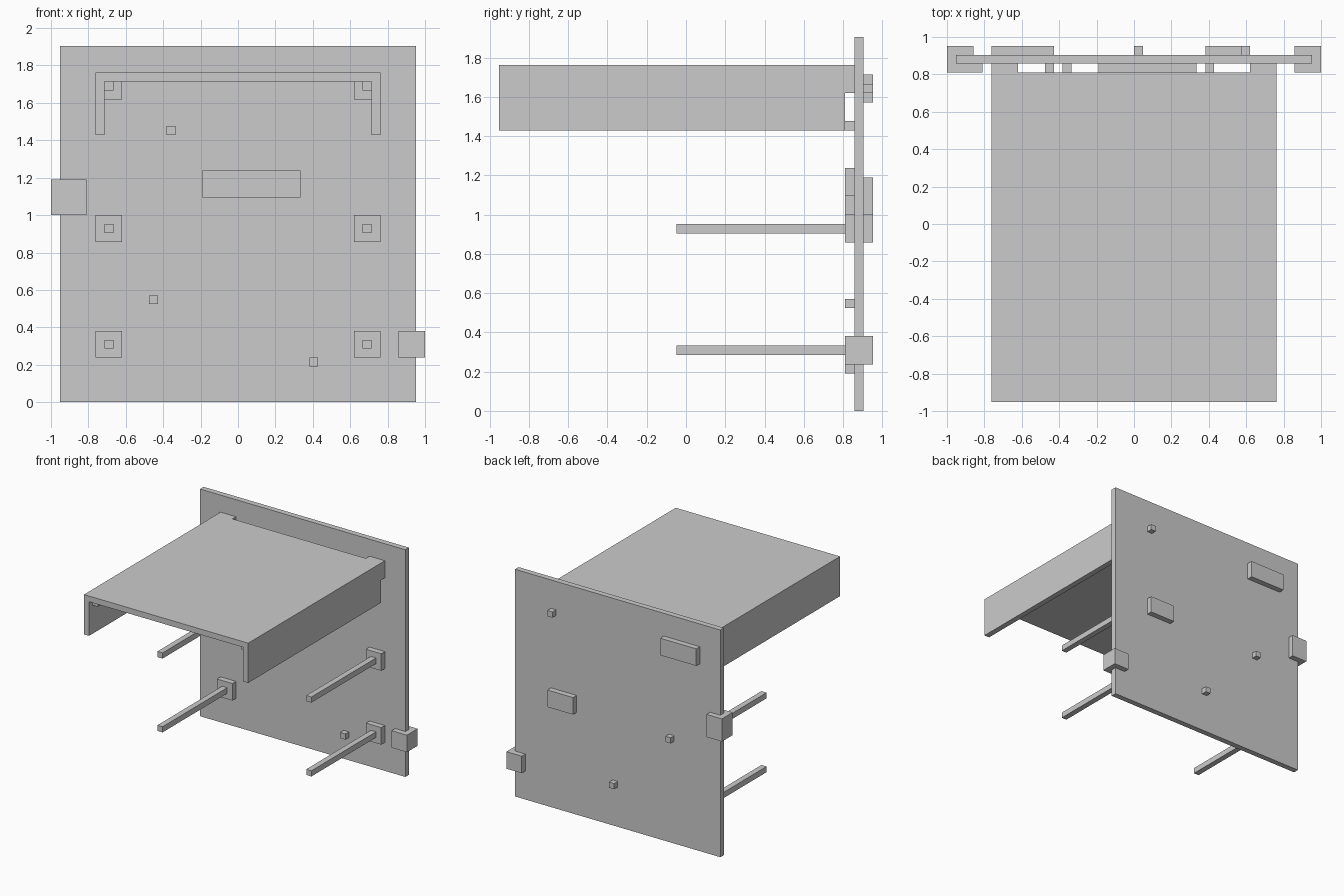
import bpy
from mathutils import Vector

if "Cube" in bpy.data.objects:
    bpy.data.objects.remove(bpy.data.objects["Cube"])

U = 1 / 21  # one grid step; all sizes below are in steps


def make_mesh(name, verts, faces):
    mesh = bpy.data.meshes.new(name)
    mesh.from_pydata([Vector(v) * U for v in verts], [], faces)
    obj = bpy.data.objects.new(name, mesh)
    bpy.context.collection.objects.link(obj)
    return obj


def prism(name, profile, axis, lo, hi):
    """Extrude a counter-clockwise profile: (x, z) along y, or (x, y) along z."""
    n = len(profile)
    if axis == 'Y':
        profile = profile[::-1]
        verts = [(a, d, b) for d in (lo, hi) for a, b in profile]
    else:
        verts = [(a, b, d) for d in (lo, hi) for a, b in profile]
    faces = [tuple(reversed(range(n))), tuple(range(n, 2 * n))]
    faces += [(i, (i + 1) % n, (i + 1) % n + n, i + n) for i in range(n)]
    return make_mesh(name, verts, faces)


def box(name, x, y, z):
    rect = [(x[0], y[0]), (x[1], y[0]), (x[1], y[1]), (x[0], y[1])]
    return prism(name, rect, 'Z', *z)


def mirrored(obj):
    obj.modifiers.new("mirror_x", 'MIRROR').use_axis[0] = True
    return obj


FRONT, BACK = (17, 18), (19, 20)  # raised details on each side of the panel

# Upright panel
box("back_panel", (-20, 20), (18, 19), (0, 40))

# Canopy: upside-down U channel reaching forward
prism("canopy", [(-16, 30), (-15, 30), (-15, 36), (15, 36),
                 (15, 30), (16, 30), (16, 37), (-16, 37)], 'Y', -20, 17)

# Mounting plates and square rods, left and right, at three heights
for level, z, tip in (("lower", 5, -1), ("middle", 18, -1), ("upper", 34, -19)):
    mirrored(box(level + "_mount_plate", (13, 16), FRONT, (z, z + 3)))
    mirrored(box(level + "_rod", (14, 15), (tip, 17), (z + 1, z + 2)))

# Clips wrapped round the panel edges
prism("right_edge_clip", [(18, 17), (21, 17), (21, 20), (18, 20),
                          (18, 19), (20, 19), (20, 18), (18, 18)], 'Z', 5, 8)
prism("left_edge_clip", [(-21, 17), (-17, 17), (-17, 18), (-20, 18),
                         (-20, 19), (-18, 19), (-18, 20), (-21, 20)], 'Z', 21, 25)

# Raised patches and studs: left x, bottom z, width, height
details = {
    "front_patch": (FRONT, [(-4, 23, 11, 3)]),
    "front_stud": (FRONT, [(-8, 30, 1, 1), (-10, 11, 1, 1), (8, 4, 1, 1)]),
    "back_patch": (BACK, [(-16, 33, 7, 3), (8, 18, 5, 3)]),
    "back_stud": (BACK, [(12, 34, 1, 1), (-11, 18, 1, 1), (0, 7, 1, 1)]),
}
for name, (y, places) in details.items():
    for x, z, w, h in places:
        box(name, (x, x + w), y, (z, z + h))
